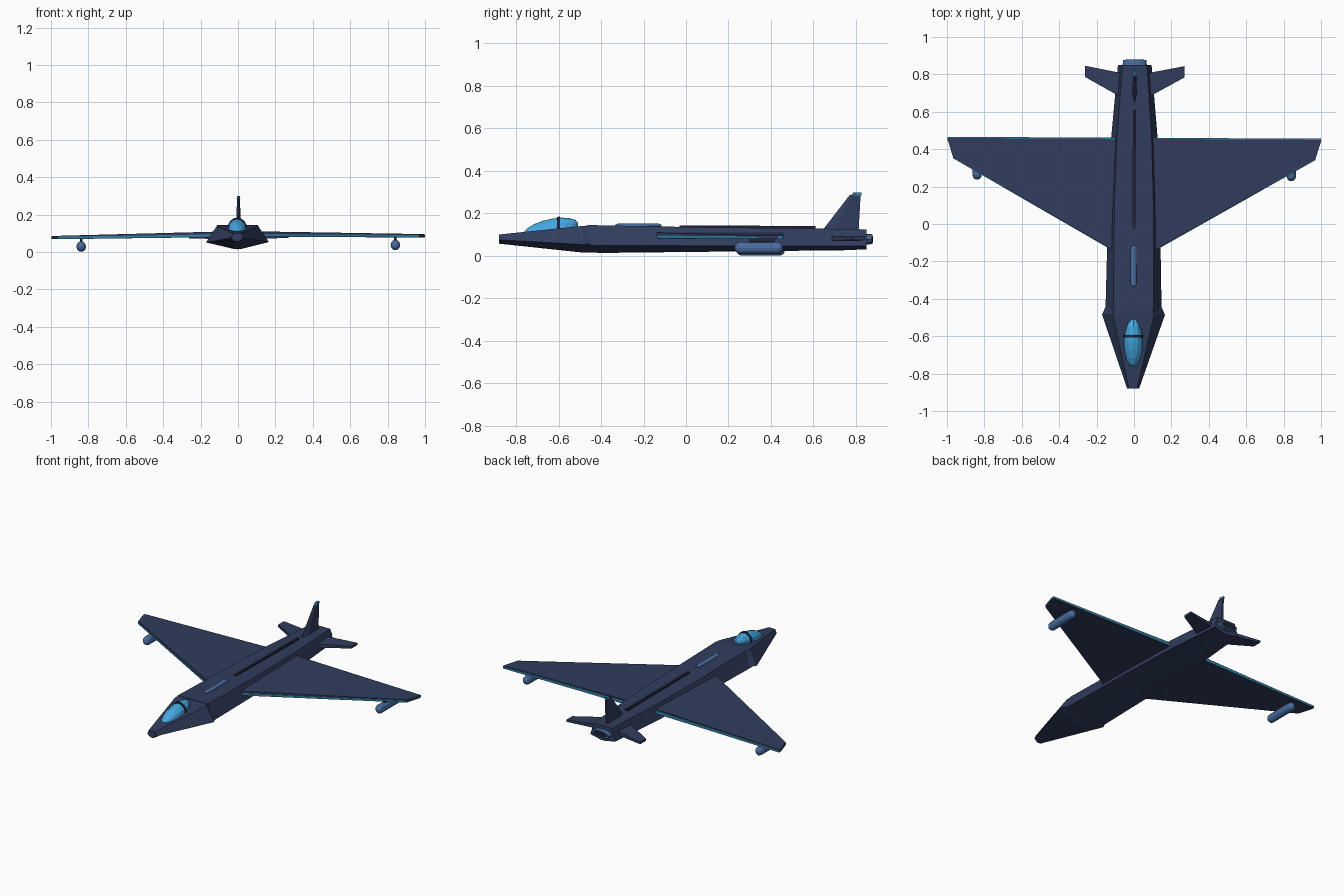
import bpy, bmesh, math
from mathutils import Matrix

if "Cube" in bpy.data.objects:
    bpy.data.objects.remove(bpy.data.objects["Cube"])


def material(name, rgb):
    m = bpy.data.materials.new(name)
    m.diffuse_color = (*rgb, 1)
    m.use_nodes = True
    m.node_tree.nodes["Principled BSDF"].inputs["Base Color"].default_value = m.diffuse_color
    return m


NAVY = material("navy hull", (0.030, 0.046, 0.110))
DARK = material("dark trim", (0.013, 0.018, 0.037))
GLASS = material("canopy blue", (0.060, 0.39, 0.76))
TEAL = material("teal edge", (0.038, 0.23, 0.40))
STEEL = material("steel blue", (0.066, 0.150, 0.350))

# The whole aircraft sits with a very slight yaw and roll
POSE = Matrix.Rotation(-0.005, 4, 'Z') @ Matrix.Rotation(-0.005, 4, 'Y')


def finish(name, bm, mat):
    bmesh.ops.recalc_face_normals(bm, faces=bm.faces)
    bm.transform(POSE)
    me = bpy.data.meshes.new(name)
    bm.to_mesh(me)
    bm.free()
    me.materials.append(mat)
    ob = bpy.data.objects.new(name, me)
    bpy.context.collection.objects.link(ob)
    return ob


def loft(name, sections, mat):
    """Skin a row of equal-length closed sections and cap both ends."""
    bm = bmesh.new()
    rings = [[bm.verts.new(p) for p in s] for s in sections]
    n = len(rings[0])
    for a, b in zip(rings, rings[1:]):
        for i in range(n):
            j = (i + 1) % n
            bm.faces.new((a[i], a[j], b[j], b[i]))
    bm.faces.new(rings[0])
    bm.faces.new(rings[-1])
    return finish(name, bm, mat)


def oval(y, rx, rz, x=0, z=0, n=12):
    return [(x + rx * math.cos(2 * math.pi * i / n), y,
             z + rz * math.sin(2 * math.pi * i / n)) for i in range(n)]


def capsule(name, x, z, y0, y1, rx, rz, cap, mat):
    """Rounded-end tube lying along y."""
    front, back = [], []
    for a in (8, 35, 62, 90):
        s, c = math.sin(math.radians(a)), math.cos(math.radians(a))
        front.append(oval(y0 + cap * (1 - c), rx * s, rz * s, x, z))
        back.insert(0, oval(y1 - cap * (1 - c), rx * s, rz * s, x, z))
    return loft(name, front + back, mat)


def hull_section(y, top_w, top_z, side_w, side_z, keel_w, keel_z):
    return [(-top_w, y, top_z), (top_w, y, top_z), (side_w, y, side_z),
            (keel_w, y, keel_z), (-keel_w, y, keel_z), (-side_w, y, side_z)]


def box_section_x(x, y0, y1, z0, z1):
    return [(x, y0, z0), (x, y1, z0), (x, y1, z1), (x, y0, z1)]


def box_section_y(y, w, z0, z1):
    return [(-w, y, z0), (w, y, z0), (w, y, z1), (-w, y, z1)]


# Fuselage: wide nose wedge, then a tapering body
loft("nose", [
    hull_section(-0.88, 0.022, 0.100, 0.032, 0.075, 0.012, 0.057),
    hull_section(-0.485, 0.110, 0.140, 0.168, 0.052, 0.014, 0.015),
    hull_section(-0.435, 0.095, 0.143, 0.146, 0.056, 0.012, 0.018)], NAVY)
loft("fuselage", [
    hull_section(-0.46, 0.108, 0.144, 0.150, 0.048, 0.014, 0.015),
    hull_section(0.10, 0.104, 0.133, 0.138, 0.046, 0.014, 0.020),
    hull_section(0.45, 0.093, 0.130, 0.125, 0.045, 0.014, 0.024),
    hull_section(0.85, 0.066, 0.124, 0.090, 0.045, 0.014, 0.029)], NAVY)

# Exhaust and its glowing face
loft("exhaust", [oval(0.84, 0.066, 0.026, 0, 0.078),
                 oval(0.877, 0.062, 0.023, 0, 0.078)], STEEL)
loft("exhaust_opening", [oval(0.876, 0.050, 0.016, 0, 0.078),
                         oval(0.880, 0.050, 0.016, 0, 0.078)], DARK)

# Spine ridge, dorsal vent and belly seam
loft("spine", [box_section_y(-0.03, 0.008, 0.12, 0.143),
               box_section_y(0.61, 0.008, 0.12, 0.140)], DARK)
capsule("dorsal_vent", 0, 0.140, -0.335, -0.115, 0.016, 0.011, 0.014, STEEL)
loft("belly_seam", [box_section_y(-0.42, 0.003, 0.013, 0.020),
                    box_section_y(0.75, 0.003, 0.026, 0.032)], TEAL)

# Canopy: sphere along y, peak pushed aft, base following the nose slope
bm = bmesh.new()
bmesh.ops.create_uvsphere(bm, u_segments=12, v_segments=9, radius=1)
bmesh.ops.rotate(bm, verts=bm.verts, matrix=Matrix.Rotation(math.pi / 2, 3, 'X'))
for v in bm.verts:
    x, y, z = v.co
    v.co = (0.050 * x, -0.637 + 0.127 * y + 0.03 * max(z, 0),
            0.124 + 0.013 * y + 0.054 * z)
finish("canopy", bm, GLASS)
loft("canopy_frame", [oval(-0.608, 0.052, 0.058, 0, 0.125, 16),
                      oval(-0.594, 0.052, 0.058, 0, 0.126, 16)], DARK)

for side, s in (("left", -1), ("right", 1)):
    # Delta wing with a clipped tip
    loft(side + "_wing", [box_section_x(s * 0.08, -0.158, 0.455, 0.080, 0.110),
                          box_section_x(s * 0.968, 0.350, 0.455, 0.073, 0.091),
                          box_section_x(s * 0.996, 0.440, 0.455, 0.073, 0.090)], NAVY)
    # Teal strips along the wing edges
    loft(side + "_leading_strip",
         [box_section_x(s * 0.10, -0.150, -0.130, 0.083, 0.095),
          box_section_x(s * 0.968, 0.346, 0.366, 0.076, 0.086)], TEAL)
    loft(side + "_trailing_strip",
         [box_section_x(s * 0.10, 0.440, 0.461, 0.084, 0.104),
          box_section_x(s * 0.998, 0.440, 0.461, 0.075, 0.087)], TEAL)
    # Wing pods on short pylons
    capsule(side + "_pod", s * 0.84, 0.033, 0.233, 0.462, 0.025, 0.028, 0.026, STEEL)
    loft(side + "_pylon", [[(s * 0.84 + dx, y, z) for dx, y in
                            ((-0.007, 0.30), (0.007, 0.30), (0.007, 0.42), (-0.007, 0.42))]
                           for z in (0.050, 0.080)], DARK)
    # Swept tailplane
    loft(side + "_tailplane", [box_section_x(s * 0.05, 0.665, 0.803, 0.068, 0.094),
                               box_section_x(s * 0.266, 0.785, 0.845, 0.074, 0.088)], NAVY)


def fin_section(z, y0, y1, w):
    m = y0 + 0.3 * (y1 - y0)
    return [(0, y0, z), (w, m, z), (w * 0.6, y1, z), (-w * 0.6, y1, z), (-w, m, z)]


# Tail fin with a teal tip
loft("tail_fin", [fin_section(0.11, 0.635, 0.812, 0.013),
                  fin_section(0.285, 0.770, 0.822, 0.008)], NAVY)
loft("fin_tip", [fin_section(0.283, 0.776, 0.826, 0.010),
                 fin_section(0.298, 0.788, 0.826, 0.008)], TEAL)
